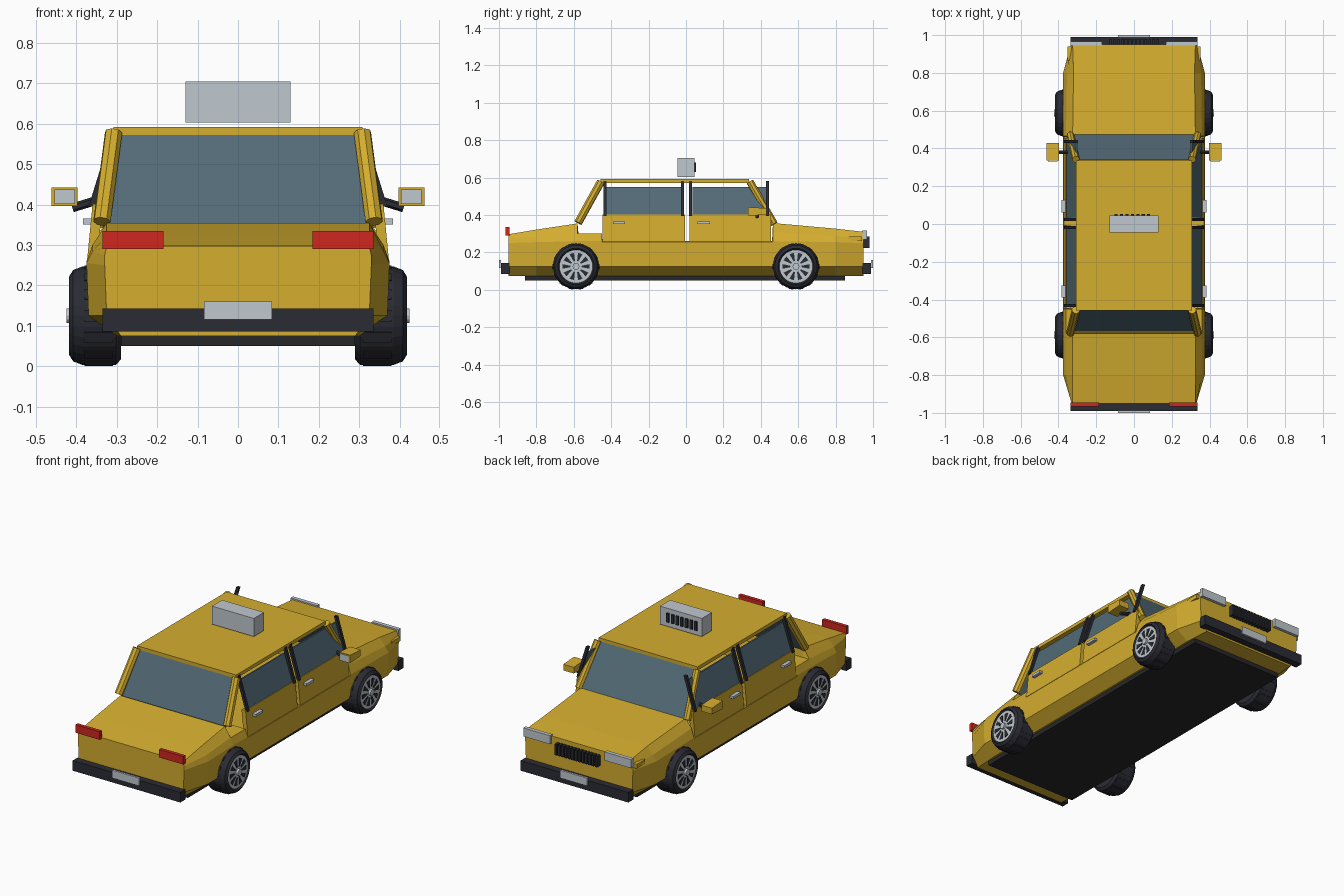
import bpy, bmesh, math
from mathutils import Vector

cube = bpy.data.objects.get("Cube")
if cube:
    bpy.data.objects.remove(cube, do_unlink=True)


def material(name, *rgb):
    m = bpy.data.materials.new(name)
    m.use_nodes = True
    m.diffuse_color = (*rgb, 1)
    m.node_tree.nodes["Principled BSDF"].inputs["Base Color"].default_value = (*rgb, 1)
    return m


YELLOW = material("yellow_paint", 0.66, 0.42, 0.028)
BLACK = material("black_rubber", 0.024, 0.025, 0.034)
FLOOR = material("dark_underside", 0.02, 0.02, 0.022)
SILVER = material("silver", 0.53, 0.58, 0.62)
GLASS = material("blue_grey_glass", 0.085, 0.145, 0.18)
RED = material("red_lens", 0.62, 0.02, 0.014)
SIDES = (("left", 1), ("right", -1))


def finish(name, bm, mat):
    bmesh.ops.recalc_face_normals(bm, faces=bm.faces)
    me = bpy.data.meshes.new(name)
    bm.to_mesh(me)
    bm.free()
    me.materials.append(mat)
    ob = bpy.data.objects.new(name, me)
    bpy.context.collection.objects.link(ob)
    return ob


def box(name, mat, x, y, z):
    """Box from three (low, high) ranges."""
    bm = bmesh.new()
    bmesh.ops.create_cube(bm, size=1)
    for v in bm.verts:
        v.co = [sum(r) / 2 + c * (r[1] - r[0]) for r, c in zip((x, y, z), v.co)]
    return finish(name, bm, mat)


def side_box(name, mat, x, y, z):
    for side, s in SIDES:
        box(f"{side}_{name}", mat, sorted((s * x[0], s * x[1])), y, z)


def loft(name, mat, rings):
    """Skin a list of equal rings and close both ends."""
    bm = bmesh.new()
    rows = [[bm.verts.new(p) for p in ring] for ring in rings]
    n = len(rows[0])
    for a, b in zip(rows, rows[1:]):
        for i in range(n):
            j = (i + 1) % n
            bm.faces.new((a[i], a[j], b[j], b[i]))
    bm.faces.new(rows[0])
    bm.faces.new(rows[-1])
    return finish(name, bm, mat)


def panel(name, mat, corners, offset):
    """Four-sided sheet given thickness along an offset."""
    back = [Vector(c) + Vector(offset) for c in corners]
    return loft(name, mat, [corners, back])


def rod(name, mat, start, end, radius, sides=8):
    a, b = Vector(start), Vector(end)
    bm = bmesh.new()
    bmesh.ops.create_cone(bm, cap_ends=True, segments=sides, radius1=radius,
                          radius2=radius, depth=(b - a).length)
    ob = finish(name, bm, mat)
    ob.location = (a + b) / 2
    ob.rotation_euler = (b - a).to_track_quat('Z', 'Y').to_euler()
    return ob


# Body shell: y, width at base, sill, belt, shoulder, top, then belt, shoulder, top heights
stations = [
    (-0.95, .29, .325, .33, .33, .325, .25, .275, .297),
    (-0.80, .30, .37, .375, .36, .325, .255, .285, .322),
    (-0.58, .30, .37, .375, .36, .325, .26, .30, .355),
    (-0.575, .30, .37, .375, .36, .325, .26, .30, .301),
    (-0.45, .30, .37, .375, .36, .325, .26, .30, .301),
    (-0.447, .30, .37, .375, .37, .325, .255, .26, .261),
    (0.46, .30, .37, .375, .37, .325, .255, .26, .261),
    (0.465, .30, .37, .375, .36, .325, .26, .31, .357),
    (0.80, .30, .37, .375, .355, .32, .255, .287, .327),
    (0.95, .29, .33, .335, .335, .325, .25, .275, .31),
]
rings = []
for y, base, sill, belt, shoulder, top, zb, zs, zt in stations:
    half = [(base, .075), (sill, .125), (belt, zb), (shoulder, zs), (top, zt)]
    rings.append([(x, y, z) for x, z in half] + [(-x, y, z) for x, z in reversed(half)])
loft("body_shell", YELLOW, rings)
box("floor_pan", FLOOR, (-.29, .29), (-.86, .85), (.05, .078))

# Roof and sloping front and rear glass
box("roof", YELLOW, (-.308, .308), (-.457, .337), (.572, .592))
for name, low, high in (("rear_window", -.57, -.455), ("windshield", .475, .34)):
    panel(name, GLASS, [(-.325, low, .353), (.325, low, .353),
                        (.295, high, .575), (-.295, high, .575)], (0, 0, -.008))

# Cabin sides
for side, s in SIDES:
    rod(f"{side}_rear_pillar", YELLOW, (s * .337, -.577, .358), (s * .308, -.455, .578), .022)
    rod(f"{side}_front_pillar", YELLOW, (s * .337, .472, .352), (s * .308, .342, .578), .02)
    for place, y0, y1 in (("rear", -.447, -.005), ("front", .018, .455)):
        panel(f"{side}_{place}_door", YELLOW,
              [(s * .374, y0, .258), (s * .374, y1, .258),
               (s * .36, y1, .402), (s * .36, y0, .402)], (-s * .025, 0, 0))
        panel(f"{side}_{place}_side_window", GLASS,
              [(s * .357, y0 + .017, .40), (s * .357, y1 - .022, .40),
               (s * .307, y1 - .022, .55), (s * .307, y0 + .017, .55)], (-s * .008, 0, 0))
    for i, y in enumerate((-.432, -.018, .024, .437)):
        panel(f"{side}_window_post_{i + 1}", BLACK,
              [(s * .37, y - .008, .395), (s * .37, y + .008, .395),
               (s * .312, y + .008, .582), (s * .312, y - .008, .582)], (-s * .016, 0, 0))

    # Wing mirrors on slanted arms
    rod(f"{side}_mirror_arm", BLACK, (s * .345, .38, .412), (s * .41, .38, .392), .011, 6)
    mirror = box(f"{side}_mirror_housing", YELLOW, sorted((s * .397, s * .462)),
                 (.335, .43), (.396, .442))
    for v in mirror.data.vertices:
        if v.co.y > .4:
            v.co.z = .419 + (v.co.z - .419) * .75

side_box("mirror_glass", SILVER, (.404, .454), (.331, .336), (.401, .437))
side_box("rear_door_handle", SILVER, (.36, .384), (-.39, -.325), (.351, .365))
side_box("front_door_handle", SILVER, (.36, .384), (.062, .128), (.351, .365))

# Bumpers and plates at both ends
for place, s in (("front", 1), ("rear", -1)):
    box(f"{place}_bumper", BLACK, (-.335, .335), sorted((s * .945, s * .99)), (.086, .143))
    box(f"{place}_plate", SILVER, (-.084, .084), sorted((s * .988, s)), (.116, .16))

# Lamps and grille
side_box("tail_lamp", RED, (.185, .335), (-.965, -.945), (.29, .335))
side_box("head_lamp", SILVER, (.17, .335), (.945, .967), (.27, .318))
side_box("turn_signal", YELLOW, (.325, .352), (.865, .94), (.262, .286))
for i in range(13):
    x = -.126 + i * .021
    box(f"grille_bar_{i + 1}", BLACK, (x - .007, x + .007), (.945, .98), (.225, .285))

# Roof sign with a row of dark slots
box("roof_sign", SILVER, (-.13, .13), (-.045, .045), (.603, .705))
for i in range(7):
    x = -.096 + i * .029
    box(f"sign_slot_{i + 1}", BLACK, (x - .008, x + .008), (.04, .054), (.63, .68))


# Wheels: turned tyre, silver rim, dark gaps between spokes, hub
def ring(x, r, y, z, n=28):
    return [(x, y + r * math.cos(2 * math.pi * i / n), z + r * math.sin(2 * math.pi * i / n))
            for i in range(n)]


tyre_profile = [(.29, .108), (.302, .122), (.385, .122), (.408, .113), (.418, .097), (.406, .087)]
for place, y in (("front", .588), ("rear", -.588)):
    for side, s in SIDES:
        name = f"{place}_{side}"
        loft(f"{name}_tyre", BLACK, [ring(s * x, r, y, .125) for x, r in tyre_profile])
        loft(f"{name}_rim", SILVER, [ring(s * x, .089, y, .125) for x in (.39, .412)])
        loft(f"{name}_hub", SILVER, [ring(s * x, .018, y, .125, 12) for x in (.405, .424)])
        for k in range(10):
            a = 2 * math.pi * k / 10
            wedge = []
            for r, t in ((.03, -.12), (.074, -.17), (.074, .17), (.03, .12)):
                wedge.append((s * .41, y + r * math.cos(a + t), .125 + r * math.sin(a + t)))
            panel(f"{name}_spoke_gap_{k + 1}", BLACK, wedge, (s * .005, 0, 0))
        # Shallow tread blocks around the tyre
        for k in range(14):
            a = 2 * math.pi * k / 14
            d = Vector((0, math.cos(a), math.sin(a)))
            c = Vector((0, y, .125)) + d * .1215
            t = d.cross(Vector((1, 0, 0))) * .014
            panel(f"{name}_tread_{k + 1}", BLACK,
                  [c + t + Vector((s * .31, 0, 0)), c + t + Vector((s * .38, 0, 0)),
                   c - t + Vector((s * .38, 0, 0)), c - t + Vector((s * .31, 0, 0))], d * .003)
